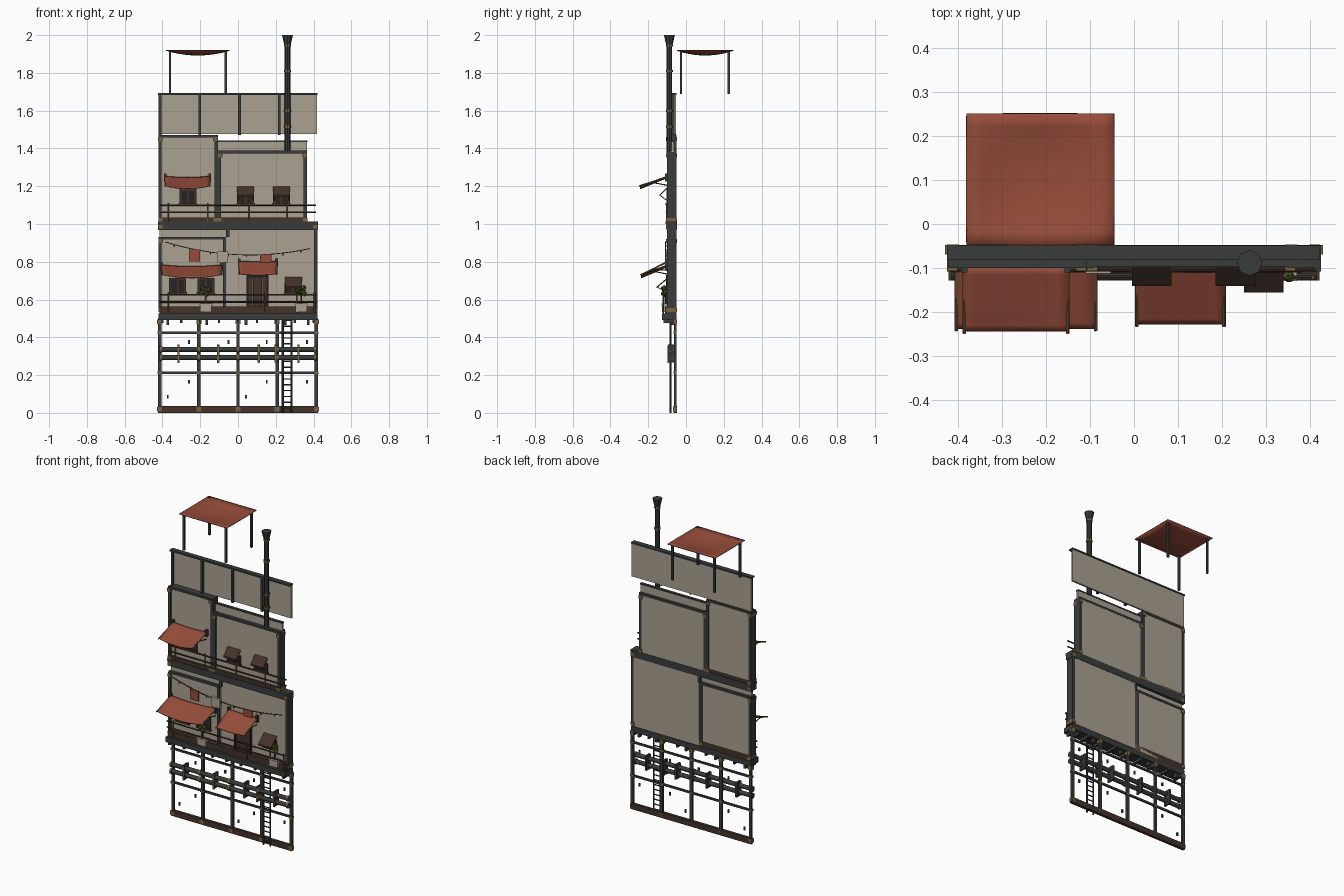
import bpy, bmesh, math, random
from mathutils import Vector

if "Cube" in bpy.data.objects:
    bpy.data.objects.remove(bpy.data.objects["Cube"])
random.seed(3)

def mat(name, r, g, b):
    m = bpy.data.materials.new(name)
    m.diffuse_color = (r, g, b, 1)
    m.use_nodes = True
    m.node_tree.nodes["Principled BSDF"].inputs["Base Color"].default_value = m.diffuse_color
    return m

PLASTER = mat("plaster", .40, .355, .285)
IRON = mat("iron", .042, .045, .045)
WOOD = mat("dark_wood", .06, .032, .024)
BRASS = mat("brass", .20, .125, .045)
CLOTH = mat("red_cloth", .30, .072, .042)
LEAF = mat("leaf", .08, .13, .025)
GLASS = mat("dark_glass", .02, .018, .017)

def finish(bm, name, m):
    bmesh.ops.recalc_face_normals(bm, faces=bm.faces[:])
    me = bpy.data.meshes.new(name)
    bm.to_mesh(me)
    bm.free()
    ob = bpy.data.objects.new(name, me)
    bpy.context.collection.objects.link(ob)
    me.materials.append(m)
    return ob

def boxes(name, m, items):
    """One object from boxes given as (x0, x1, y0, y1, z0, z1)."""
    bm = bmesh.new()
    for x0, x1, y0, y1, z0, z1 in items:
        vs = bmesh.ops.create_cube(bm, size=1)["verts"]
        for v in vs:
            v.co = Vector(((x0 + x1) / 2 + v.co.x * (x1 - x0),
                           (y0 + y1) / 2 + v.co.y * (y1 - y0),
                           (z0 + z1) / 2 + v.co.z * (z1 - z0)))
    return finish(bm, name, m)

def rods(name, m, items, sides=8):
    """One object from straight rods given as (start, end, radius[, end radius])."""
    bm = bmesh.new()
    for a, b, r, *r2 in items:
        a, b = Vector(a), Vector(b)
        vs = bmesh.ops.create_cone(bm, cap_ends=True, segments=sides, radius1=r,
                                   radius2=r2[0] if r2 else r, depth=(b - a).length)["verts"]
        q = Vector((0, 0, 1)).rotation_difference(b - a)
        for v in vs:
            v.co = q @ v.co + (a + b) / 2
    return finish(bm, name, m)

def cloth(name, x0, x1, yb, yf, zb, zf, sag, sag_mode=0):
    """Sagging sheet; mode 0 dips along x, mode 1 dips in the middle only."""
    bm = bmesh.new()
    n = 10
    grid = []
    for j in range(n + 1):
        v = j / n
        row = []
        for i in range(n + 1):
            u = i / n
            d = 4 * u * (1 - u) * (4 * v * (1 - v) if sag_mode else .45 + .55 * v)
            row.append(bm.verts.new((x0 + (x1 - x0) * u, yb + (yf - yb) * v,
                                     zb + (zf - zb) * v - sag * d)))
        grid.append(row)
    for j in range(n):
        for i in range(n):
            bm.faces.new((grid[j][i], grid[j][i + 1], grid[j + 1][i + 1], grid[j + 1][i]))
    for f in bm.faces:
        f.smooth = True
    ob = finish(bm, name, CLOTH)
    s = ob.modifiers.new("thickness", "SOLIDIFY")
    s.thickness = .005
    return ob

def awning(name, x0, x1, yf, zb, zf, sag):
    cloth(name + "_cloth", x0, x1, -.10, yf, zb, zf, sag)
    rods(name + "_arms", BRASS, [((x, -.095, zb - .004), (x, yf - .004, zf - .004), .004) for x in (x0, x1)])
    rods(name + "_struts", IRON, [((x, -.10, zb - .05), (x, yf * .75, zb + (zf - zb) * .6 - .004), .003) for x in (x0 + .004, x1 - .004)])
    boxes(name + "_brackets", IRON, [(x - .007, x + .007, -.11, -.085, zb - .03, zb + .012) for x in (x0, x1)])

def window(name, x, z0, z1, w=.09):
    h = w / 2
    boxes(name + "_glass", GLASS, [(x - h + .008, x + h - .008, -.099, -.09, z0, z1)])
    boxes(name + "_frame", WOOD, [(x - h, x - h + .01, -.104, -.09, z0, z1), (x + h - .01, x + h, -.104, -.09, z0, z1),
                                  (x - .004, x + .004, -.104, -.09, z0, z1), (x - h, x + h, -.104, -.09, z1 - .01, z1),
                                  (x - h - .004, x + h + .004, -.108, -.09, z0 - .006, z0 + .006)])

def hood(name, x, zb, zf, yf, w=.09):
    ob = boxes(name, WOOD, [(x - w / 2, x + w / 2, yf, -.095, -.004, .004)])
    for v in ob.data.vertices:
        v.co.z += zb + (zf - zb) * (v.co.y + .095) / (yf + .095)
    rods(name + "_stays", BRASS, [((x + s * w * .45, -.095, zf - .03), (x + s * w * .45, yf + .005, zf), .0025) for s in (-1, 1)])

# Lower open frame
B = -.05
posts = [-.415, -.2075, 0, .2075, .415]
boxes("lower_posts", IRON, [(x - .009, x + .009, -.064, B, 0, .5) for x in posts])
boxes("lower_crossbars", IRON, [(-.42, .42, -.061, -.051, z - .006, z + .006) for z in (.212, .424)])
boxes("base_beam", WOOD, [(-.424, .424, -.066, -.048, 0, .036)])
boxes("lower_joint_plates", BRASS, [(x - .013, x + .013, -.069, -.048, z - .012, z + .012) for x in posts for z in (.02, .482)]
      + [(x - .011, x + .011, -.067, -.049, z - .007, z + .007) for x in posts for z in (.212, .424)])
boxes("small_rivet_plates", IRON, [(x - .005, x + .005, -.06, -.052, z - .01, z + .01) for x, z in
      [(-.372, .085), (-.26, .165), (-.05, .375), (.042, .085), (.152, .165), (.365, .375), (.365, .165), (-.26, .375), (.152, .375)]])
boxes("hanging_blocks", IRON, [(x - .007, x + .007, -.08, -.055, .465, .495) for x in (-.372, -.165, .042, .25, .372)])

# Twin pipes with clamps
rods("lower_pipes", IRON, [((-.415, -.08, z), (.415, -.08, z), .0135) for z in (.336, .293)], 12)
rods("pipe_collars", BRASS, [((x - .006, -.08, z), (x + .006, -.08, z), .0175) for z in (.336, .293)
                             for x in (-.409, -.2075, 0, .2075, .409)], 12)
boxes("pipe_clamps", IRON, [(x - .006, x + .006, -.094, -.052, .268, .362) for x in (-.315, -.105, .11, .2, .32)])
boxes("clamp_faces", BRASS, [(x - .005, x + .005, -.099, -.093, .265, .358) for x in (-.315, -.105, .11, .2, .32)])

# Ladder
rods("ladder_rails", IRON, [((x, -.082, 0), (x, -.082, .5), .0055) for x in (.237, .284)])
rods("ladder_rungs", IRON, [((.237, -.082, .025 + i * .031), (.284, -.082, .025 + i * .031), .0035) for i in range(16)], 6)

# Floor decks
boxes("middle_deck", IRON, [(-.42, .42, -.128, B, .492, .525)])
boxes("deck_joists", IRON, [(-.4 + i * .1 - .006, -.4 + i * .1 + .006, -.12, B, .475, .495) for i in range(9)])
boxes("middle_skirting", WOOD, [(-.415, .415, -.112, -.052, .525, .562)])
boxes("upper_beam", IRON, [(-.424, .424, -.103, -.048, .968, 1.0)])
boxes("upper_deck", IRON, [(-.424, .424, -.108, -.048, 1.0, 1.012)])
boxes("upper_skirting", WOOD, [(-.41, .36, -.104, -.052, 1.012, 1.035)])

# Walls
boxes("middle_left_wall", PLASTER, [(-.415, -.06, -.092, -.052, .53, .925)])
boxes("middle_left_parapet", PLASTER, [(-.415, -.06, -.08, -.066, .925, .97)])
boxes("middle_right_wall", PLASTER, [(-.055, .415, -.09, B, .53, .97)])
boxes("top_left_wall", PLASTER, [(-.413, -.115, -.092, -.052, 1.012, 1.465)])
boxes("top_right_wall", PLASTER, [(-.105, .355, -.09, B, 1.012, 1.38)])
boxes("top_right_parapet", PLASTER, [(-.105, .366, -.078, -.064, 1.38, 1.438)])
boxes("roof_screen", PLASTER, [(-.42, .418, -.063, -.052, 1.476, 1.69)])

# Wall framing
P = [(-.413, .55, .925), (-.07, .55, .925), (-.055, .93, .97), (.412, .53, .97),
     (-.413, 1.0, 1.47), (-.115, 1.02, 1.47), (-.098, 1.02, 1.39), (.357, 1.02, 1.385)]
boxes("wall_posts", IRON, [(x - .009, x + .009, -.1, -.049, a, b) for x, a, b in P])
boxes("wall_top_rails", IRON, [(-.42, -.06, -.098, -.049, .918, .932), (-.42, -.108, -.1, -.049, 1.458, 1.472),
                               (-.108, .366, -.098, -.049, 1.374, 1.388), (-.108, .368, -.08, -.062, 1.434, 1.442)])
boxes("screen_rail", IRON, [(-.424, .42, -.08, -.049, 1.684, 1.694)])
boxes("screen_dividers", IRON, [(x - .007, x + .007, -.074, -.053, 1.47, 1.688) for x in (-.413, -.203, .008, .218)])
boxes("corner_plates", BRASS, [(x - .012, x + .012, -.106, -.047, z - .01, z + .01) for x, z in
      [(-.41, .545), (-.075, .545), (.41, .545), (-.41, .91), (.41, .985), (-.41, .985), (-.41, 1.022), (-.12, 1.022),
       (-.1, 1.022), (.357, 1.022), (-.412, 1.45), (-.12, 1.45), (-.095, 1.362), (.354, 1.362)]])

# Windows, hoods and door
for i, (x, z0, z1) in enumerate([(-.32, .635, .715), (-.17, .635, .715), (.292, .635, .69), (-.265, 1.105, 1.185),
                                 (.04, 1.105, 1.16), (.23, 1.105, 1.16)]):
    window("window_%d" % i, x, z0, z1)
hood("hood_middle", .294, .715, .665, -.155)
hood("hood_top_left", .04, 1.195, 1.15, -.14)
hood("hood_top_right", .23, 1.195, 1.15, -.14)
boxes("door", WOOD, [(.055 + i * .0245, .078 + i * .0245, -.101, -.088, .53, .72) for i in range(4)])
boxes("door_frame", GLASS, [(.046, .056, -.106, -.088, .53, .728), (.152, .162, -.106, -.088, .53, .728),
                            (.046, .162, -.106, -.088, .718, .73)])

# Awnings
awning("middle_awning", -.403, -.087, -.238, .785, .735, .018)
awning("door_awning", .006, .204, -.228, .805, .738, .006)
awning("top_awning", -.385, -.15, -.244, 1.255, 1.205, .016)

# Balcony railings
for name, x1, z, y, xs in [("middle_rail", .415, .525, -.121, (-.37, -.17, .145, .31, .405)),
                           ("top_rail", .412, 1.0, -.103, (-.37, -.16, .06, .262))]:
    rods(name + "_bars", WOOD, [((-.415, y, z + h), (x1, y, z + h), .0045) for h in (.062, .1)])
    rods(name + "_posts", BRASS, [((x, y, z), (x, y, z + .112), .004) for x in xs])

# Potted plants
for i, x in enumerate((-.17, .335)):
    boxes("pot_%d" % i, PLASTER, [(x - .03, x + .03, -.127, -.095, .535, .575), (x - .034, x + .034, -.129, -.093, .568, .578)])
    rods("stem_%d" % i, WOOD, [((x, -.11, .575), (x, -.11, .64), .004)], 6)
    bm = bmesh.new()
    for k in range(7):
        vs = bmesh.ops.create_icosphere(bm, subdivisions=1, radius=.014)["verts"]
        c = Vector((x + random.uniform(-.022, .022), -.115 + random.uniform(-.006, .006), .645 + random.uniform(-.02, .02)))
        for v in vs:
            v.co = c + v.co
    finish(bm, "foliage_%d" % i, LEAF)

# Hanging line with banners
def line_z(x):
    t = (x + .385) / .765
    return .905 - .035 * t - .2 * t * (1 - t)
pts = [(-.385 + .765 * i / 16, -.108, line_z(-.385 + .765 * i / 16)) for i in range(17)]
rods("hanging_line", IRON, [(a, b, .0025) for a, b in zip(pts, pts[1:])], 6)
rods("line_bulbs", BRASS, [((x, y, z - .012), (x, y, z), .004) for x, y, z in pts[1:-1:2]], 6)
boxes("line_banners", CLOTH, [(x - .03, x + .03, -.111, -.107, line_z(x) - .065, line_z(x)) for x in (-.23, .147)])
boxes("wall_box", PLASTER, [(-.11, -.052, -.112, -.09, .795, .855)])

# Chimney
C = (.262, -.088)
rods("chimney_pipe", IRON, [((*C, 1.375), (*C, 1.95), .015), ((*C, 1.945), (*C, 2.0), .016, .029)])
rods("chimney_rings", BRASS, [((*C, z - .006), (*C, z + .006), .019) for z in (1.515, 1.6, 1.81, 1.945)])

# Rooftop canopy
cloth("canopy_cloth", -.38, -.045, -.047, .25, 1.922, 1.922, .025, 1)
boxes("canopy_posts", IRON, [(x - .006, x + .006, y - .006, y + .006, 1.688, 1.916) for x in (-.36, -.065) for y in (-.027, .227)])
